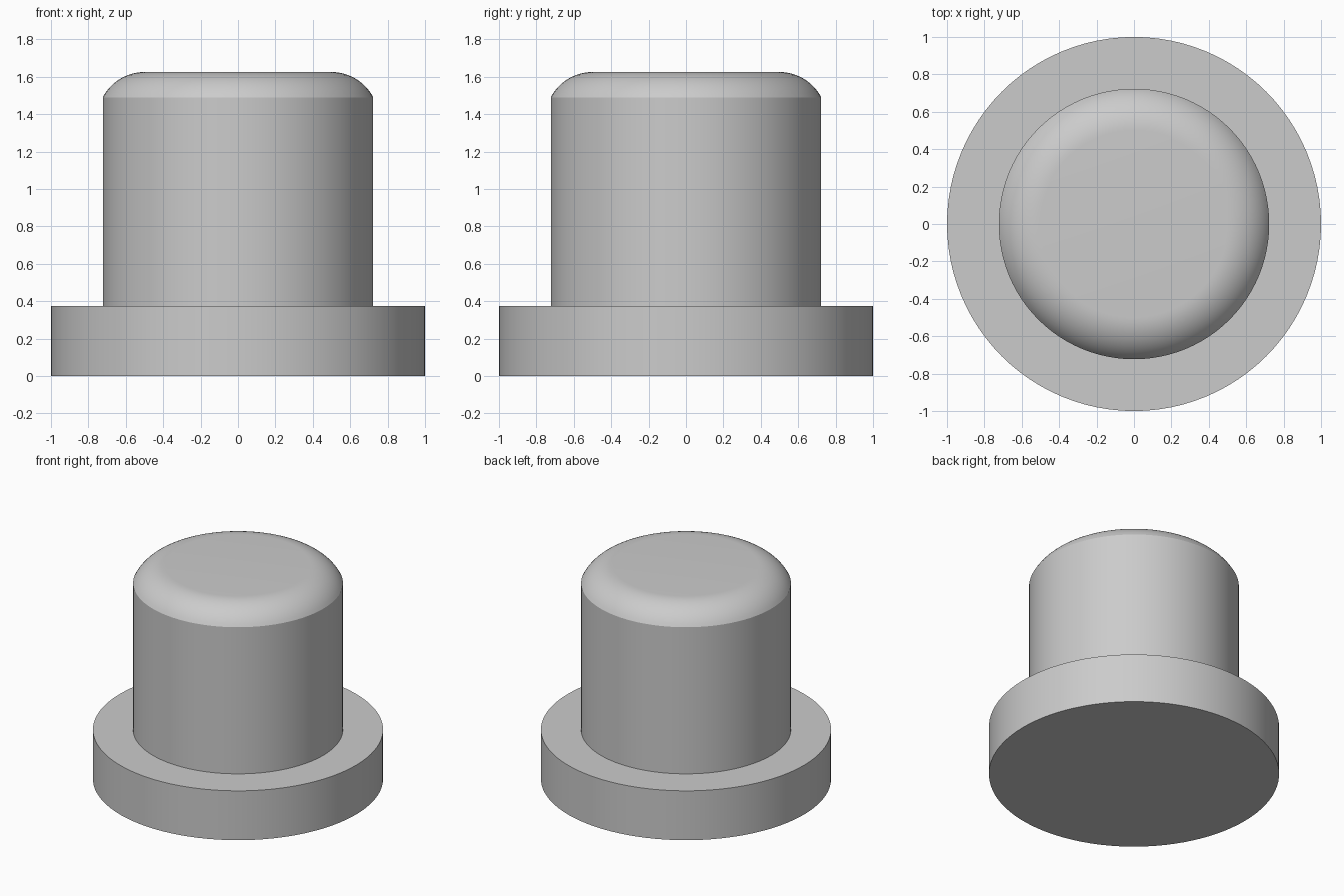
import bpy, bmesh
from math import sin, cos, pi, asin

SIDES = 96

cube = bpy.data.objects.get("Cube")
if cube:
    bpy.data.objects.remove(cube, do_unlink=True)

# One plain grey for the whole part
grey = bpy.data.materials.new("plain_grey")
grey.use_nodes = True
colour = (0.6, 0.6, 0.6, 1)
grey.diffuse_color = colour
grey.node_tree.nodes["Principled BSDF"].inputs["Base Color"].default_value = colour


def lathe(name, profile):
    """Revolve (radius, height) points about z; radius 0 closes the centre."""
    bm = bmesh.new()
    rings = []
    for r, z in profile:
        rings.append([bm.verts.new((r * cos(2 * pi * i / SIDES),
                                    r * sin(2 * pi * i / SIDES), z))
                      for i in range(SIDES)])
    for low, high in zip(rings, rings[1:]):
        for i in range(SIDES):
            j = (i + 1) % SIDES
            bm.faces.new((low[i], low[j], high[j], high[i]))
    # Flat discs close both ends
    bm.faces.new(rings[0][::-1])
    bm.faces.new(rings[-1])
    mesh = bpy.data.meshes.new(name)
    bm.to_mesh(mesh)
    bm.free()
    mesh.materials.append(grey)
    obj = bpy.data.objects.new(name, mesh)
    bpy.context.collection.objects.link(obj)
    bpy.ops.object.select_all(action="DESELECT")
    obj.select_set(True)
    bpy.context.view_layer.objects.active = obj
    bpy.ops.object.shade_smooth_by_angle(angle=pi / 9)
    return obj


# Round flange, stepping in to a post with a rounded shoulder
FLANGE_TOP, POST_R, SHOULDER_Z, TOP_Z = 0.375, 0.723, 1.49, 1.625
FLAT_R = 0.5
run, drop = POST_R - FLAT_R, TOP_Z - SHOULDER_Z
arc_r = (run ** 2 + drop ** 2) / (2 * drop)
sweep = asin(run / arc_r)
STEPS = 12
shoulder = [(FLAT_R + arc_r * sin(sweep * k / STEPS),
             TOP_Z - arc_r + arc_r * cos(sweep * k / STEPS))
            for k in range(STEPS, -1, -1)]

lathe("flanged_post", [(1, 0), (1, FLANGE_TOP), (POST_R, FLANGE_TOP)] + shoulder)
